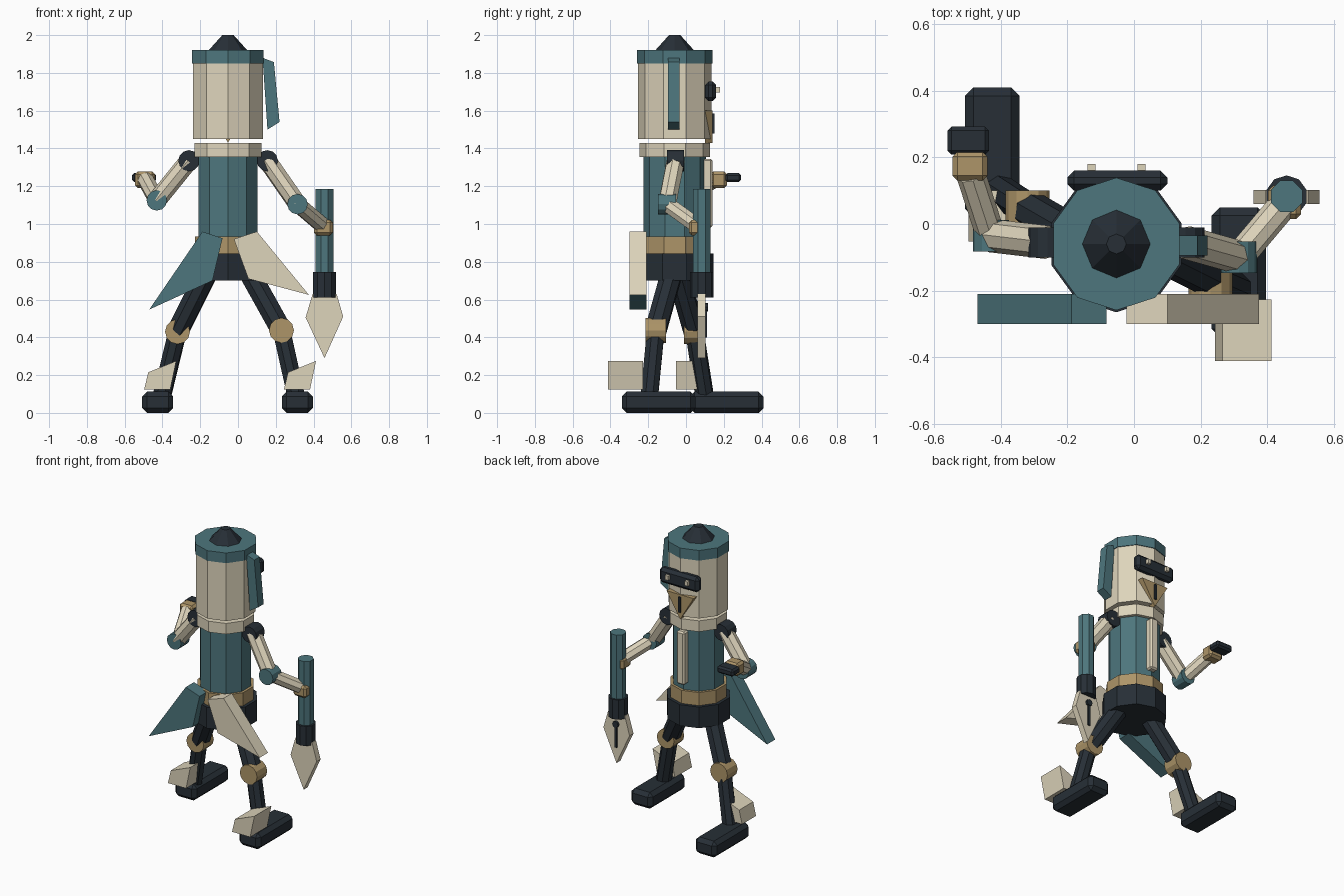
import bpy, bmesh
from math import pi
from mathutils import Vector, Matrix

if "Cube" in bpy.data.objects:
    bpy.data.objects.remove(bpy.data.objects["Cube"])


def material(name, rgb):
    m = bpy.data.materials.new(name)
    m.diffuse_color = (*rgb, 1)
    m.use_nodes = True
    m.node_tree.nodes["Principled BSDF"].inputs["Base Color"].default_value = m.diffuse_color
    return m


TEAL = material("teal", (0.075, 0.18, 0.205))
CREAM = material("cream", (0.73, 0.66, 0.50))
TAN = material("tan", (0.42, 0.30, 0.14))
DARK = material("dark", (0.02, 0.028, 0.037))


def finish(name, bm, mat):
    bmesh.ops.recalc_face_normals(bm, faces=bm.faces)
    me = bpy.data.meshes.new(name)
    bm.to_mesh(me)
    bm.free()
    me.materials.append(mat)
    ob = bpy.data.objects.new(name, me)
    bpy.context.collection.objects.link(ob)
    return ob


def tube(name, a, b, r1, mat, r2=None, n=8, spin=0.0):
    """Cylinder or cone running from point a to point b."""
    a, b = Vector(a), Vector(b)
    d = b - a
    rot = d.to_track_quat('Z', 'Y').to_matrix().to_4x4()
    if abs(d.x) + abs(d.y) < 1e-6:
        rot = Matrix.Identity(4)
    bm = bmesh.new()
    bmesh.ops.create_cone(bm, cap_ends=True, segments=n, radius1=r1,
                          radius2=r1 if r2 is None else r2, depth=d.length,
                          matrix=Matrix.Translation((a + b) / 2) @ rot @ Matrix.Rotation(spin, 4, 'Z'))
    return finish(name, bm, mat)


def column(name, z0, z1, r, mat, r2=None, n=10):
    """Upright section on the body axis."""
    return tube(name, (-0.053, -0.06, z0), (-0.053, -0.06, z1), r, mat, r2, n)


def pivot(name, c, r, length, mat, n=12):
    """Joint cylinder along y."""
    x, y, z = c
    return tube(name, (x, y - length / 2, z), (x, y + length / 2, z), r, mat, n=n)


def box(name, lo, hi, mat, bevel=0.0):
    lo, hi = Vector(lo), Vector(hi)
    bm = bmesh.new()
    bmesh.ops.create_cube(bm, size=1, matrix=Matrix.Translation((lo + hi) / 2)
                          @ Matrix.Diagonal((*(hi - lo), 1)))
    if bevel:
        bmesh.ops.bevel(bm, geom=bm.edges[:], offset=bevel, segments=1, affect='EDGES')
    return finish(name, bm, mat)


def plate(name, profile, y0, y1, mat):
    """Front-view (x, z) outline extruded along y."""
    bm = bmesh.new()
    face = bm.faces.new([bm.verts.new((x, y0, z)) for x, z in profile])
    new = bmesh.ops.extrude_face_region(bm, geom=[face])["geom"]
    bmesh.ops.translate(bm, vec=(0, y1 - y0, 0),
                        verts=[v for v in new if isinstance(v, bmesh.types.BMVert)])
    return finish(name, bm, mat)


# Head and body stack
column("hips", 0.70, 0.845, 0.205, DARK)
column("belt", 0.845, 0.935, 0.183, TAN)
column("torso", 0.935, 1.355, 0.165, TEAL)
column("collar", 1.355, 1.43, 0.187, CREAM)
column("helmet", 1.45, 1.85, 0.194, CREAM)
column("helmet_band", 1.85, 1.92, 0.199, TEAL)
column("helmet_cap", 1.92, 2.0, 0.102, DARK, r2=0.03, n=8)

# Face and chest details on the +y side
box("visor", (-0.2, 0.1, 1.65), (0.1, 0.16, 1.755), DARK, 0.02)
for i, x in enumerate((-0.127, 0.023)):
    box(f"eye_{i}", (x - 0.012, 0.15, 1.695), (x + 0.012, 0.18, 1.725), CREAM)
plate("beak", [(-0.155, 1.60), (0.05, 1.60), (-0.053, 1.43)], 0.1, 0.14, TAN)
box("beak_slit", (-0.061, 0.13, 1.48), (-0.045, 0.15, 1.585), DARK)
box("chest_strap", (-0.083, 0.085, 0.98), (-0.023, 0.14, 1.345), CREAM, 0.01)

# Helmet tassel and hip cloths
plate("tassel", [(0.13, 1.88), (0.19, 1.857), (0.22, 1.54), (0.156, 1.50)], -0.095, -0.035, TEAL)
plate("cloth_left", [(-0.188, 0.96), (-0.082, 0.925), (-0.135, 0.70), (-0.47, 0.547)],
      -0.30, -0.21, TEAL)
plate("cloth_right", [(0.1, 0.96), (-0.022, 0.92), (0.055, 0.71), (0.375, 0.625)],
      -0.30, -0.21, CREAM)

# Arms: shoulder, elbow, hand positions
arms = {"left": ((-0.26, -0.055, 1.335), (-0.43, -0.035, 1.125), (-0.49, 0.15, 1.235)),
        "right": ((0.155, -0.055, 1.335), (0.315, -0.1, 1.105), (0.45, 0.06, 0.99))}
for side, (s, e, h) in arms.items():
    pivot(f"shoulder_{side}", s, 0.056, 0.09, DARK)
    tube(f"upper_arm_{side}", s, e, 0.05, CREAM)
    pivot(f"elbow_{side}", e, 0.054, 0.095, TEAL)
    tube(f"forearm_{side}", e, h, 0.044, CREAM)
box("hand_left", (-0.545, 0.13, 1.19), (-0.44, 0.217, 1.278), TAN, 0.015)
box("held_block", (-0.56, 0.208, 1.222), (-0.435, 0.292, 1.27), DARK, 0.012)
box("hand_right", (0.402, 0.015, 0.94), (0.502, 0.115, 1.022), TAN, 0.015)

# Weapon: handle, sleeve, blade with keyhole mark
tube("weapon_handle", (0.458, 0.083, 0.74), (0.458, 0.083, 1.185), 0.051, TEAL, spin=pi / 8)
tube("weapon_sleeve", (0.458, 0.083, 0.61), (0.458, 0.083, 0.745), 0.063, DARK, n=10)
plate("weapon_blade", [(0.395, 0.63), (0.358, 0.505), (0.458, 0.29), (0.557, 0.51), (0.522, 0.63)],
      0.06, 0.102, CREAM)
pivot("keyhole_dot", (0.458, 0.105, 0.56), 0.022, 0.025, DARK, 8)
box("keyhole_slot", (0.45, 0.095, 0.40), (0.466, 0.112, 0.56), DARK)

# Legs: hip, knee, ankle, foot start in y, foot start in x
legs = {"left": ((-0.155, -0.05, 0.76), (-0.32, 0.045, 0.43), (-0.405, 0.1, 0.08), 0.02, -0.507),
        "right": ((0.05, -0.07, 0.76), (0.23, -0.16, 0.437), (0.31, -0.195, 0.08), -0.34, 0.233)}
for side, (h, k, a, fy, fx) in legs.items():
    tube(f"thigh_{side}", h, k, 0.06, DARK)
    pivot(f"knee_{side}", k, 0.066, 0.11, TAN)
    tube(f"shin_{side}", k, a, 0.05, DARK)
    box(f"foot_{side}", (fx, fy, 0), (fx + 0.163, fy + 0.39, 0.112), DARK, 0.025)
    plate(f"heel_guard_{side}", [(fx + 0.01, 0.123), (fx + 0.032, 0.215),
                                 (fx + 0.18, 0.275), (fx + 0.148, 0.123)],
          fy - 0.072, fy + 0.113 if side == "right" else fy + 0.08, CREAM)
